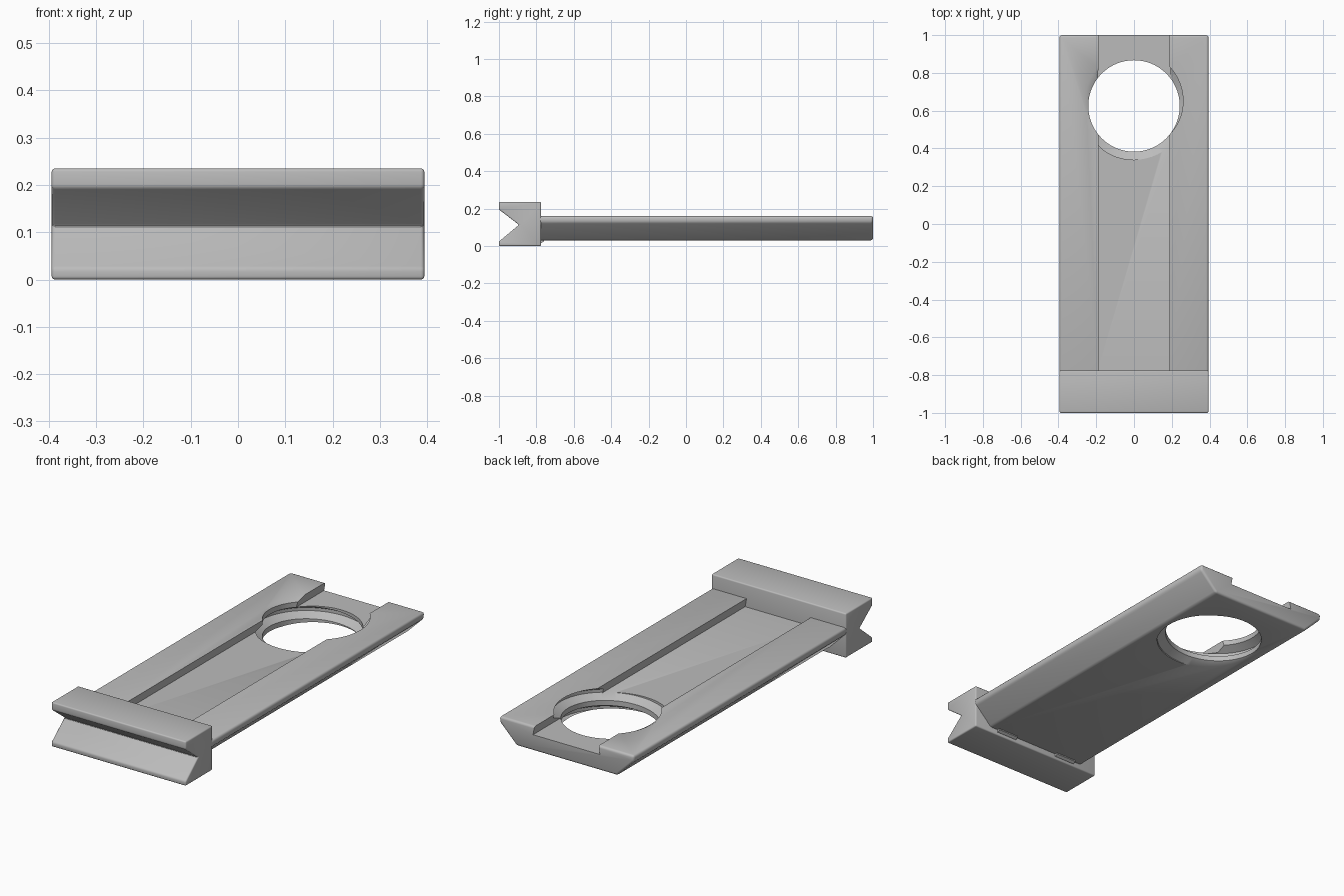
import bpy
import bmesh
import math

if "Cube" in bpy.data.objects:
    bpy.data.objects.remove(bpy.data.objects["Cube"], do_unlink=True)

grey = bpy.data.materials.new("plain_grey")
grey.use_nodes = True
colour = (0.5, 0.5, 0.5, 1)
grey.diffuse_color = colour
grey.node_tree.nodes["Principled BSDF"].inputs["Base Color"].default_value = colour


def loft(name, rings):
    """Closed solid through a list of equal-length cross-sections."""
    bm = bmesh.new()
    rows = [[bm.verts.new(p) for p in ring] for ring in rings]
    for a, b in zip(rows, rows[1:]):
        for i in range(len(a)):
            j = (i + 1) % len(a)
            bm.faces.new((a[i], a[j], b[j], b[i]))
    bm.faces.new(rows[0])
    bm.faces.new(rows[-1])
    bmesh.ops.recalc_face_normals(bm, faces=bm.faces)
    mesh = bpy.data.meshes.new(name)
    bm.to_mesh(mesh)
    bm.free()
    mesh.materials.append(grey)
    obj = bpy.data.objects.new(name, mesh)
    bpy.context.collection.objects.link(obj)
    return obj


def along_y(name, profile, y0, y1):
    return loft(name, [[(x, y, z) for x, z in profile] for y in (y0, y1)])


def along_x(name, profile, x0, x1):
    return loft(name, [[(x, y, z) for y, z in profile] for x in (x0, x1)])


def activate(obj):
    bpy.ops.object.select_all(action='DESELECT')
    obj.select_set(True)
    bpy.context.view_layer.objects.active = obj


def round_edges(obj, width):
    activate(obj)
    mod = obj.modifiers.new("rounding", 'BEVEL')
    mod.width = width
    mod.segments = 3
    mod.limit_method = 'ANGLE'
    bpy.ops.object.modifier_apply(modifier=mod.name)


def cut(obj, cutter):
    cutter.hide_render = True
    activate(obj)
    mod = obj.modifiers.new("cut", 'BOOLEAN')
    mod.operation = 'DIFFERENCE'
    mod.solver = 'EXACT'
    mod.object = cutter
    bpy.ops.object.modifier_apply(modifier=mod.name)
    bpy.data.objects.remove(cutter, do_unlink=True)


HALF = 0.394
HOLE_Y = 0.625
HOLE_R = 0.242

# Long plate with undercut sides
plate = along_y("long_plate", [(-HALF, 0.16), (HALF, 0.16), (HALF, 0.128),
                               (0.295, 0.03), (-0.295, 0.03), (-HALF, 0.128)],
                -0.79, 1.0)
round_edges(plate, 0.012)

# Shallow channel along the top
cut(plate, along_y("channel_cutter", [(-0.188, 0.2), (0.188, 0.2), (0.188, 0.16),
                                      (0.196, 0.115), (-0.196, 0.115), (-0.188, 0.16)],
                   -0.9, 1.1))

# Round through hole
STEPS = 96
circle = [(HOLE_R * math.cos(math.tau * i / STEPS), HOLE_Y + HOLE_R * math.sin(math.tau * i / STEPS))
          for i in range(STEPS)]
cut(plate, loft("hole_cutter", [[(x, y, z) for x, y in circle] for z in (-0.1, 0.3)]))

# Helical thread inside the hole
PITCH = 0.09
section = [(0.232, -0.037), (0.285, -0.008), (0.285, 0.008), (0.232, 0.037)]
rings = []
for i in range(-STEPS, 2 * STEPS + 1):
    angle = math.tau * i / STEPS
    centre = 0.0475 + PITCH * i / STEPS
    rings.append([(r * math.cos(angle), HOLE_Y + r * math.sin(angle), centre + dz)
                  for r, dz in section])
cut(plate, loft("thread_cutter", rings))

# Front cross bar with a V groove along its face
bar = along_x("front_bar", [(-1.0, 0), (-0.775, 0), (-0.775, 0.235), (-1.0, 0.235),
                            (-1.0, 0.195), (-0.893, 0.113), (-1.0, 0.024)], -HALF, HALF)
round_edges(bar, 0.007)

# Small tabs under the joint
tabs = []
for side, x in (("left", 0.19), ("right", -0.19)):
    tabs.append(along_x(side + "_joint_tab", [(-0.785, 0.016), (-0.772, 0.016),
                                              (-0.76, 0.024), (-0.76, 0.034), (-0.785, 0.034)],
                        x - 0.06, x + 0.06))

for obj in [plate, bar] + tabs:
    activate(obj)
    bpy.ops.object.shade_smooth_by_angle(angle=math.radians(32))
